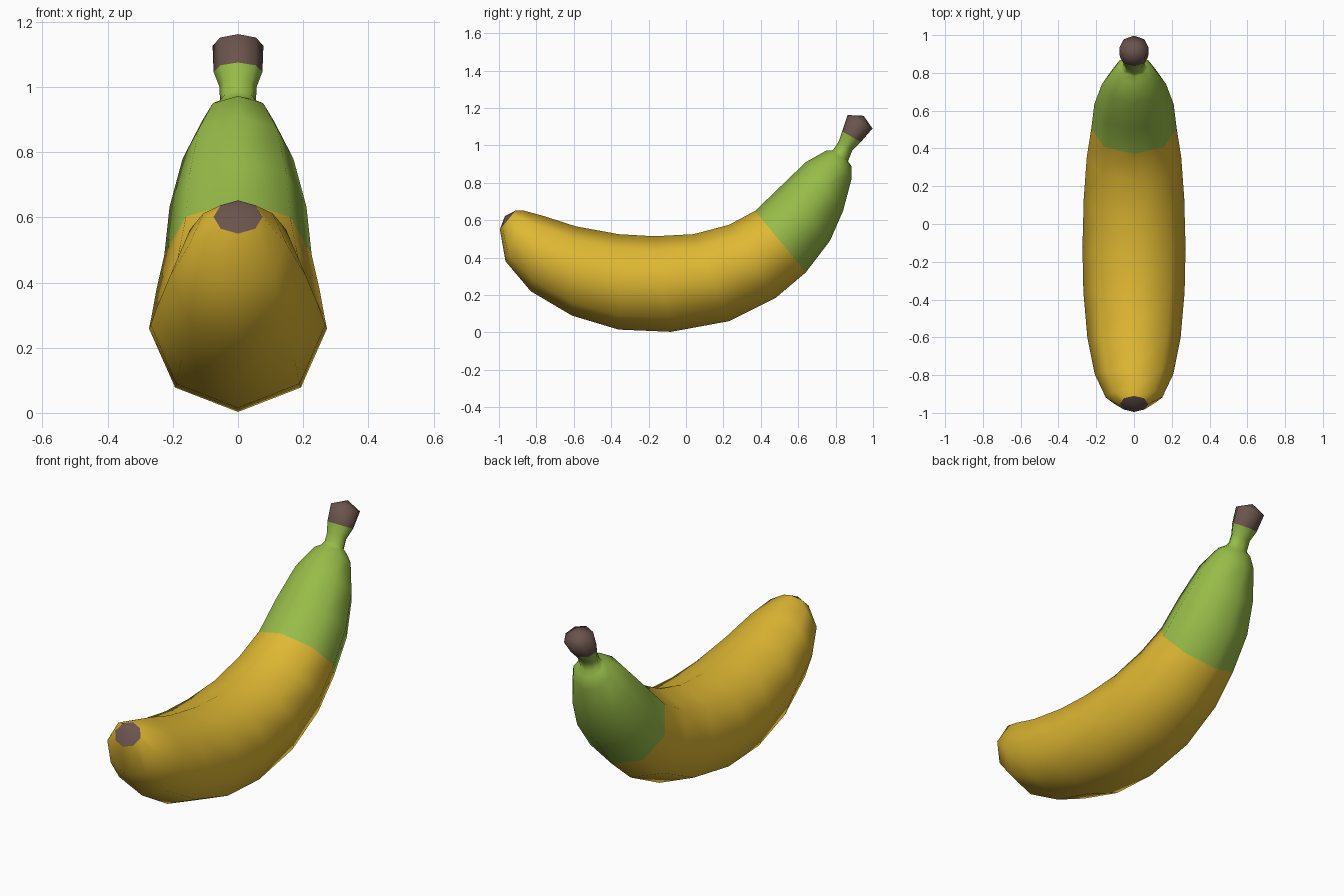
import bpy, bmesh, math
from mathutils import Vector

if "Cube" in bpy.data.objects:
    bpy.data.objects.remove(bpy.data.objects["Cube"])

SIDES = 8


def material(name, rgb):
    m = bpy.data.materials.new(name)
    m.diffuse_color = (*rgb, 1.0)
    m.use_nodes = True
    m.node_tree.nodes["Principled BSDF"].inputs["Base Color"].default_value = m.diffuse_color
    return m


YELLOW = material("ripe yellow", (0.74, 0.48, 0.033))
GREEN = material("unripe green", (0.31, 0.50, 0.065))
BROWN = material("dry brown", (0.145, 0.088, 0.073))

# Cross-sections: inner edge (y, z), outer edge (y, z), half width
TIP = [((-0.91, 0.652), (-0.995, 0.55), 0.075)]
BODY = TIP + [
    ((-0.87, 0.652), (-0.965, 0.38), 0.15),
    ((-0.76, 0.622), (-0.83, 0.22), 0.208),
    ((-0.59, 0.567), (-0.61, 0.09), 0.247),
    ((-0.36, 0.525), (-0.36, 0.015), 0.268),
    ((-0.17, 0.514), (-0.08, 0.003), 0.273),
    ((0.04, 0.525), (0.23, 0.06), 0.266),
    ((0.23, 0.575), (0.48, 0.185), 0.25),
    ((0.37, 0.65), (0.64, 0.32), 0.226),
    ((0.50, 0.775), (0.77, 0.49), 0.21),
    ((0.64, 0.91), (0.84, 0.65), 0.17),
    ((0.75, 0.972), (0.885, 0.82), 0.11),
    ((0.782, 0.972), (0.884, 0.89), 0.075),
    ((0.797, 0.99), (0.866, 0.915), 0.055),
    ((0.818, 1.025), (0.89, 0.975), 0.057),
    ((0.835, 1.075), (0.935, 1.018), 0.075),
]
CAP = [BODY[-1], ((0.864, 1.162), (0.997, 1.09), 0.078)]
GREEN_START = 8


def add_ring(bm, section):
    inner, outer, half = section
    a, b = Vector((0, *inner)), Vector((0, *outer))
    mid, up = (a + b) / 2, (a - b) / 2
    ring = []
    for i in range(SIDES):
        t = 2 * math.pi * i / SIDES
        ring.append(bm.verts.new(mid + up * math.cos(t) + Vector((half * math.sin(t), 0, 0))))
    return ring


def loft(name, sections, mats, rule, start=None, end=None):
    """Skin rings of sections; start and end are optional closing points."""
    bm = bmesh.new()
    rings = [add_ring(bm, s) for s in sections]
    for r, (p, q) in enumerate(zip(rings, rings[1:])):
        for i in range(SIDES):
            j = (i + 1) % SIDES
            bm.faces.new((p[i], p[j], q[j], q[i])).material_index = rule(r)
    for point, ring in ((start, rings[0]), (end, rings[-1])):
        if point:
            apex = bm.verts.new((0, *point))
            for i in range(SIDES):
                bm.faces.new((ring[i], ring[(i + 1) % SIDES], apex))
    bmesh.ops.recalc_face_normals(bm, faces=bm.faces)
    # open shells: make sure faces point outward from the local section centre
    me = bpy.data.meshes.new(name)
    for f in bm.faces:
        f.smooth = True
    bm.to_mesh(me)
    bm.free()
    for m in mats:
        me.materials.append(m)
    ob = bpy.data.objects.new(name, me)
    bpy.context.collection.objects.link(ob)
    return ob


# Curved peel with green upper part and neck
loft("peel", BODY, [YELLOW, GREEN], lambda r: 1 if r >= GREEN_START else 0)

# Brown cap on top of the stem
loft("stem_cap", CAP, [BROWN], lambda r: 0, end=(0.95, 1.158))

# Brown blossom tip at the low end
loft("blossom_tip", TIP, [BROWN], lambda r: 0, start=(-0.968, 0.622))

# Flip any shell whose faces point inward
for name, index_dir in (("peel", None), ("stem_cap", Vector((0, 0.6, 0.8))), ("blossom_tip", Vector((0, -0.7, 0.6)))):
    me = bpy.data.objects[name].data
    if index_dir is None:
        score = sum(p.normal.x * p.center.x for p in me.polygons)
    else:
        score = sum(p.normal.dot(index_dir) * p.area for p in me.polygons)
    if score < 0:
        me.flip_normals()
